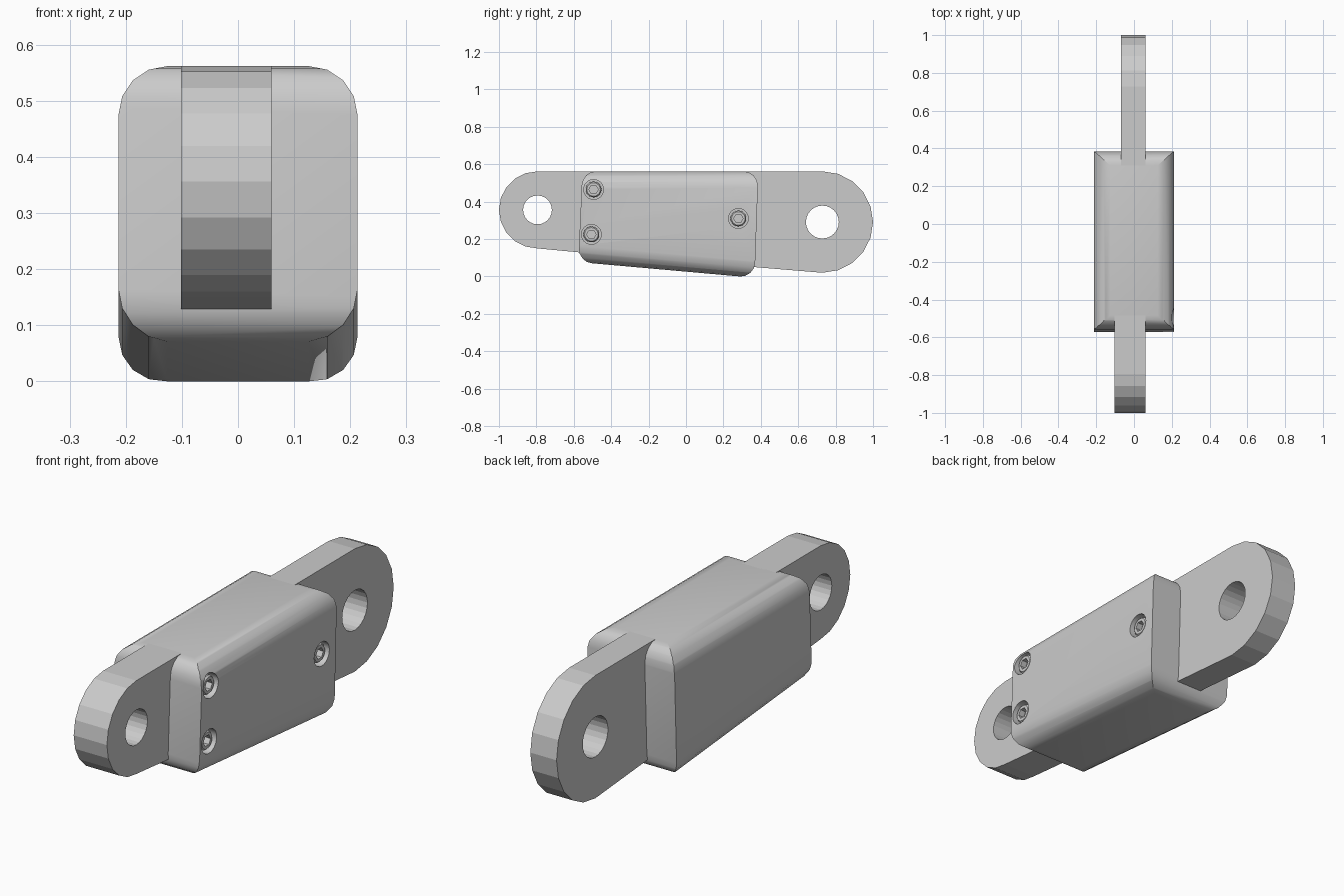
import bpy, bmesh
from math import sin, cos, tan, pi
from mathutils import Vector

if "Cube" in bpy.data.objects:
    bpy.data.objects.remove(bpy.data.objects["Cube"])


def loft(name, loops):
    """Closed solid skinned through equal-length point loops."""
    bm = bmesh.new()
    rings = [[bm.verts.new(p) for p in loop] for loop in loops]
    n = len(rings[0])
    for a, b in zip(rings, rings[1:]):
        for i in range(n):
            j = (i + 1) % n
            bm.faces.new((a[i], a[j], b[j], b[i]))
    bm.faces.new(rings[0])
    bm.faces.new(rings[-1])
    bmesh.ops.recalc_face_normals(bm, faces=bm.faces)
    mesh = bpy.data.meshes.new(name)
    bm.to_mesh(mesh)
    bm.free()
    ob = bpy.data.objects.new(name, mesh)
    bpy.context.collection.objects.link(ob)
    return ob


def extrude_x(name, profile, x0, x1):
    return loft(name, [[(x, y, z) for y, z in profile] for x in (x0, x1)])


def rounded(points, r, seg=4):
    """Fillet every corner of a convex polygon."""
    out = []
    for i, p in enumerate(points):
        p = Vector(p)
        a = (Vector(points[i - 1]) - p).normalized()
        b = (Vector(points[(i + 1) % len(points)]) - p).normalized()
        half = a.angle(b) / 2
        c = p + (a + b).normalized() * r / sin(half)
        s = p + a * r / tan(half) - c
        e = p + b * r / tan(half) - c
        total = s.angle(e)
        for k in range(seg + 1):
            t = k / seg
            out.append(tuple(c + (s * sin((1 - t) * total) + e * sin(t * total)) / sin(total)))
    return out


def circle(y, z, r, n):
    return [(y + r * cos(2 * pi * k / n), z + r * sin(2 * pi * k / n)) for k in range(n)]


def boolean(ob, cutter, op='DIFFERENCE'):
    m = ob.modifiers.new("cut", 'BOOLEAN')
    m.operation, m.solver, m.object = op, 'EXACT', cutter
    bpy.context.view_layer.objects.active = ob
    bpy.ops.object.modifier_apply(modifier=m.name)
    bpy.data.objects.remove(cutter)


TOP, HALF = 0.562, 0.213


def bottom(y):
    return 0.089 * (0.29 - y)


# Body: rounded cross-section swept along y, intersected with rounded side profile
def section(y):
    b = bottom(y)
    pts = rounded([(-HALF, b), (HALF, b), (HALF, TOP), (-HALF, TOP)], 0.087)
    return [(x, y, z) for x, z in pts]


body = loft("body", [section(-0.7), section(0.5)])
e = 0.0008
side = rounded([(-0.576, bottom(-0.576) - e), (0.367, bottom(0.367) - e),
                (0.387, TOP + e), (-0.554, TOP + e)], 0.078)
boolean(body, extrude_x("side_profile", side, -0.3, 0.3), 'INTERSECT')

# Recessed socket screws on the right side
for i, (y, z) in enumerate([(-0.494, 0.465), (-0.506, 0.225), (0.28, 0.31)]):
    boolean(body, extrude_x("recess", circle(y, z, 0.053, 24), 0.165, 0.3))
    screw = loft(f"screw_{i + 1}", [[(x, py, pz) for py, pz in circle(y, z, r, 24)]
                 for r, x in ((0.042, 0.15), (0.042, 0.196), (0.036, 0.203))])
    boolean(screw, extrude_x("socket", circle(y, z, 0.025, 6), 0.175, 0.3))


# Lugs: half-round ends with pin holes, running into the body
def lug(name, sign, y, r, z, hole, x0, x1, inner, root):
    arc = [(y + sign * r * sin(pi * k / 10), z + r * cos(pi * k / 10)) for k in range(11)]
    ob = extrude_x(name, arc + [root, (inner, TOP)], x0, x1)
    boolean(ob, extrude_x("pin_hole", circle(y, z, hole, 24), -0.3, 0.3))


lug("front_lug", -1, -0.794, 0.206, 0.356, 0.077, -0.102, 0.060, -0.477, (-0.477, 0.120))
lug("back_lug", 1, 0.729, 0.271, 0.291, 0.088, -0.068, 0.060, 0.309, (0.309, 0.055))

# Soft shading on the body fillets only
bpy.ops.object.select_all(action='DESELECT')
body.select_set(True)
bpy.context.view_layer.objects.active = body
bpy.ops.object.shade_smooth_by_angle(angle=0.45)
